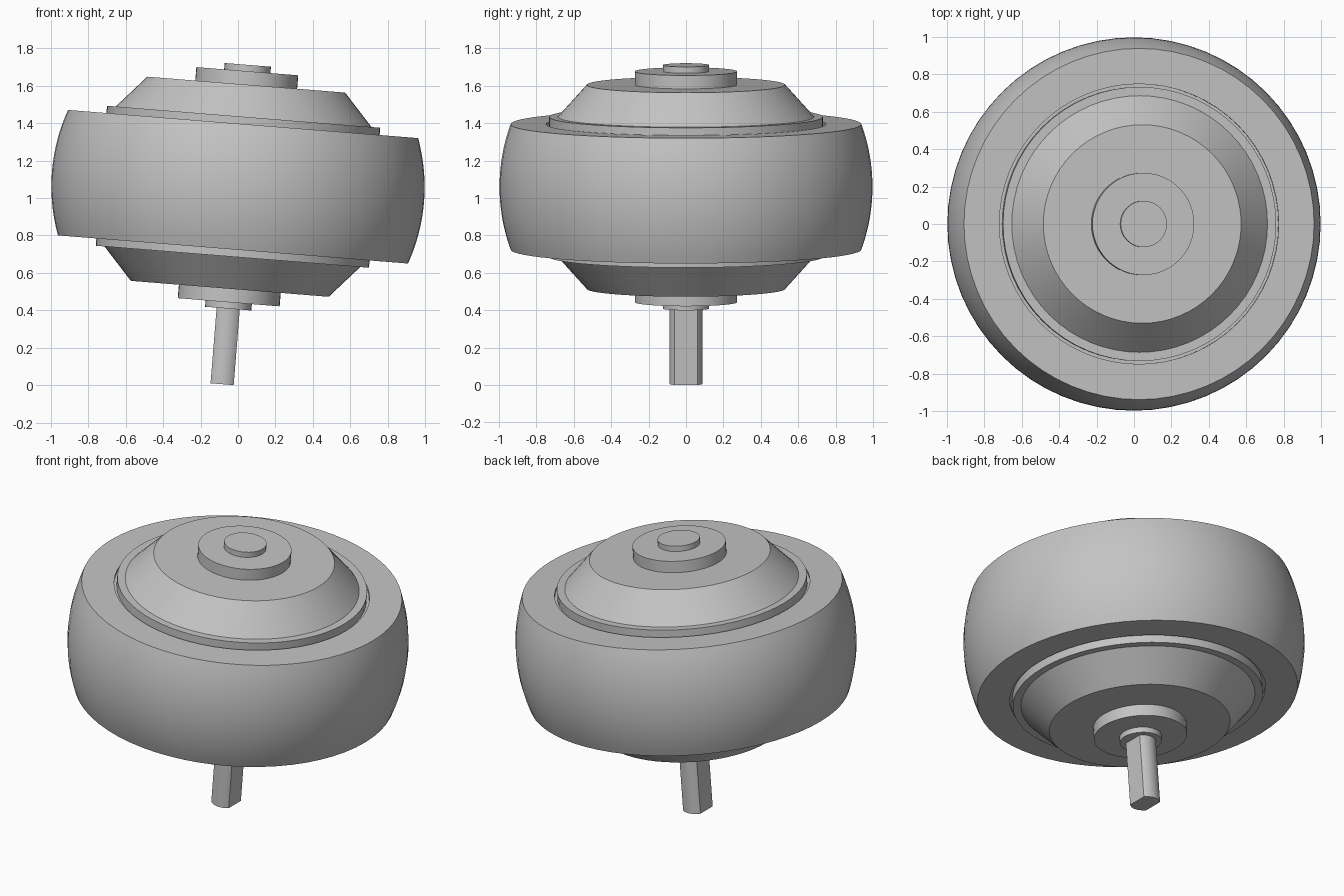
import bpy
import bmesh
import math
from mathutils import Matrix, Vector

cube = bpy.data.objects.get("Cube")
if cube:
    bpy.data.objects.remove(cube, do_unlink=True)

# Everything shares one slightly tilted axle through the wheel centre
TILT = Matrix.Translation((0, 0, 1.06)) @ Matrix.Rotation(math.radians(4.6), 4, "Y")

grey = bpy.data.materials.new("plain grey")
grey.use_nodes = True
COLOUR = (0.55, 0.55, 0.55, 1)
grey.diffuse_color = COLOUR
grey.node_tree.nodes["Principled BSDF"].inputs["Base Color"].default_value = COLOUR


def finish(name, bm):
    bmesh.ops.remove_doubles(bm, verts=bm.verts, dist=1e-5)
    bmesh.ops.recalc_face_normals(bm, faces=bm.faces)
    mesh = bpy.data.meshes.new(name)
    bm.to_mesh(mesh)
    bm.free()
    mesh.materials.append(grey)
    obj = bpy.data.objects.new(name, mesh)
    bpy.context.collection.objects.link(obj)
    obj.matrix_world = TILT
    bpy.ops.object.select_all(action="DESELECT")
    obj.select_set(True)
    bpy.context.view_layer.objects.active = obj
    bpy.ops.object.shade_smooth_by_angle(angle=math.radians(25))
    return obj


def revolve(name, profile, closed=False, steps=64):
    """Spin a (radius, height) profile around the axle."""
    bm = bmesh.new()
    verts = [bm.verts.new((r, 0, h)) for r, h in profile]
    pairs = list(zip(verts, verts[1:]))
    if closed:
        pairs.append((verts[-1], verts[0]))
    edges = [bm.edges.new(p) for p in pairs]
    bmesh.ops.spin(bm, geom=verts + edges, cent=(0, 0, 0), axis=(0, 0, 1),
                   angle=math.tau, steps=steps)
    return finish(name, bm)


def disc(name, radius, low, high, steps=64):
    return revolve(name, [(0, low), (radius, low), (radius, high), (0, high)], steps=steps)


# Tyre: barrel tread with flat side walls and a shallow groove round the hub
HALF, RIM, CROWN = 0.336, 0.938, 0.997
arc = ((CROWN - RIM) ** 2 + HALF ** 2) / (2 * (CROWN - RIM))
tread = []
for i in range(17):
    h = -HALF + 2 * HALF * i / 16
    tread.append((CROWN - arc + math.sqrt(arc * arc - h * h), h))
groove = [(0.748, HALF), (0.748, 0.32), (0.69, 0.32)]
tyre = tread + groove + [(r, -h) for r, h in reversed(groove)]
revolve("tyre", tyre, closed=True)

# Hub parts repeated on both sides of the wheel
for side, sign in (("upper", 1), ("lower", -1)):
    revolve(side + "_hub_cone",
            [(0, sign * 0.3), (0.688, sign * 0.3), (0.688, sign * 0.372),
             (0.53, sign * 0.547), (0, sign * 0.547)])
    revolve(side + "_flange_ring",
            [(0.66, sign * 0.3), (0.732, sign * 0.3),
             (0.732, sign * 0.375), (0.66, sign * 0.375)], closed=True)
    disc(side + "_collar", 0.273, sign * 0.54, sign * 0.619, steps=48)
    disc(side + "_boss", 0.124, sign * 0.61, sign * 0.653, steps=32)

# Axle stub: round bar with two opposite flats
bm = bmesh.new()
bmesh.ops.create_cone(bm, cap_ends=True, segments=48, radius1=0.088, radius2=0.088,
                      depth=0.418, matrix=Matrix.Translation((0, 0, -0.849)))
for s in (1, -1):
    geom = bm.verts[:] + bm.edges[:] + bm.faces[:]
    cut = bmesh.ops.bisect_plane(bm, geom=geom, plane_co=Vector((s * 0.062, 0, 0)),
                                 plane_no=Vector((s, 0, 0)), clear_outer=True)
    rim = [e for e in cut["geom_cut"] if isinstance(e, bmesh.types.BMEdge)]
    bmesh.ops.holes_fill(bm, edges=[e for e in bm.edges if e.is_boundary], sides=0)
finish("axle_stub", bm)
